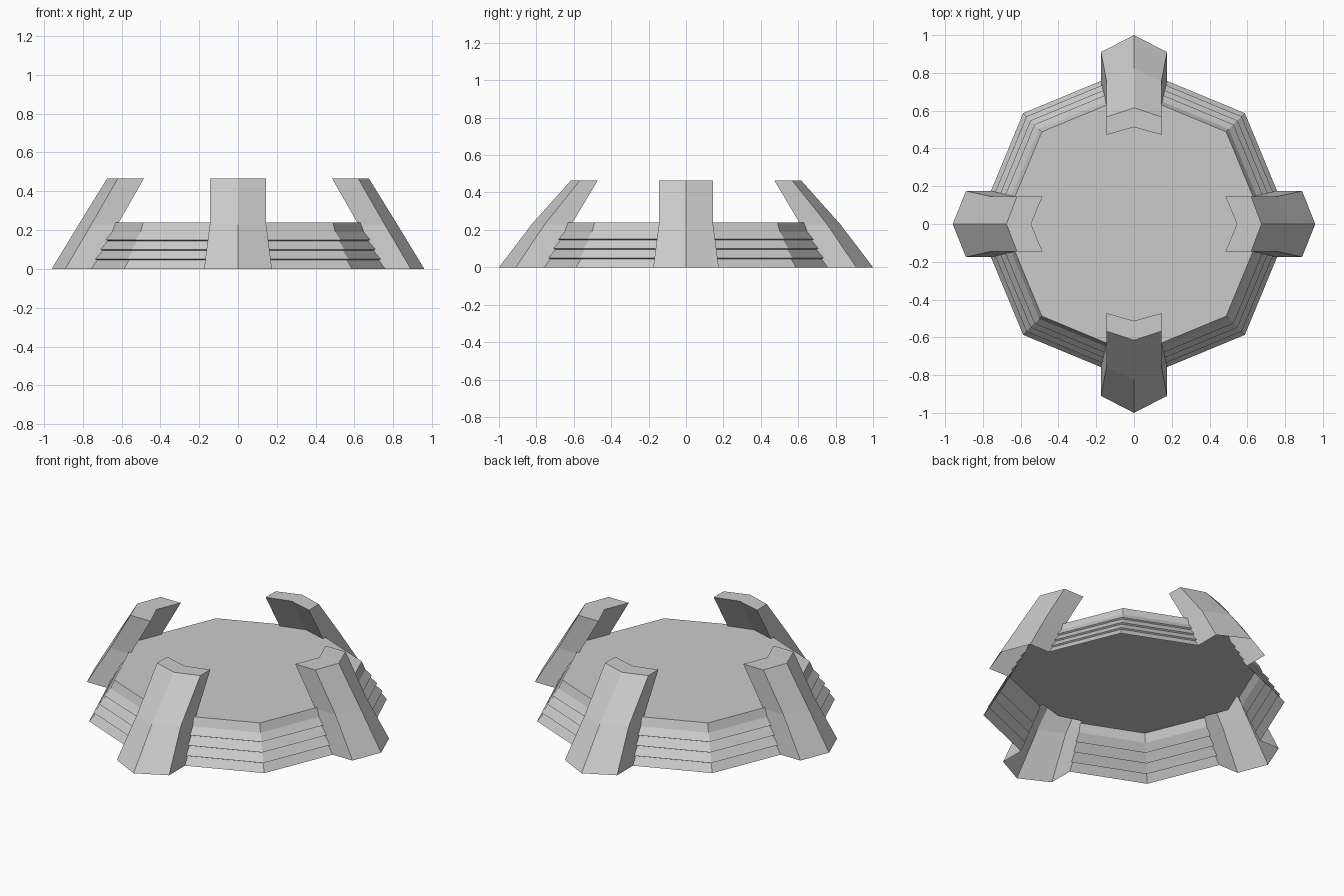
import bpy, bmesh, math
from mathutils import Matrix

if "Cube" in bpy.data.objects:
    bpy.data.objects.remove(bpy.data.objects["Cube"])


def loft(name, rings, matrix=Matrix()):
    """Closed flat-faced solid through a stack of equal-sized rings."""
    bm = bmesh.new()
    loops = [[bm.verts.new(matrix @ Matrix.Translation(p).to_translation()) for p in ring]
             for ring in rings]
    n = len(loops[0])
    for a, b in zip(loops, loops[1:]):
        for i in range(n):
            j = (i + 1) % n
            bm.faces.new((a[i], a[j], b[j], b[i]))
    bm.faces.new(loops[0][::-1])
    bm.faces.new(loops[-1])
    bmesh.ops.recalc_face_normals(bm, faces=bm.faces)
    mesh = bpy.data.meshes.new(name)
    bm.to_mesh(mesh)
    bm.free()
    obj = bpy.data.objects.new(name, mesh)
    bpy.context.collection.objects.link(obj)
    return obj


# Octagonal platform: overhanging sloped courses (radius, height)
profile = [(.83, -.05), (.83, 0), (.795, .045), (.805, .05), (.765, .095), (.775, .10),
           (.735, .145), (.745, .15), (.71, .19), (.69, .24)]
platform = loft("stepped_platform", [
    [(r * math.cos(k * math.pi / 4), r * math.sin(k * math.pi / 4), z) for k in range(8)]
    for r, z in profile])


# Leaning buttress with a ridged outer face and notched inner face
def buttress(name, sections, angle):
    rings = []
    for z, w, tip, corner, notch, inner in sections:
        rings.append([(tip, 0, z), (corner, w, z), (inner, w, z),
                      (notch, 0, z), (inner, -w, z), (corner, -w, z)])
    return loft(name, rings, Matrix.Rotation(angle, 4, 'Z'))


# height, half width, outer ridge, outer corner, inner notch, inner corner
side = [(-.1, .175, .96, .89, .74, .68), (0, .175, .96, .89, .74, .68),
        (.23, .145, .82, .755, .68, .62), (.465, .145, .675, .62, .545, .485)]
front = [(-.1, .175, 1.0, .91, .72, .67), (0, .175, 1.0, .91, .72, .67),
         (.23, .145, .825, .755, .655, .612), (.465, .145, .615, .567, .513, .472)]

legs = []
for k, (label, sec) in enumerate((("right", side), ("back", front),
                                  ("left", side), ("front", front))):
    legs.append(buttress(label + "_buttress", sec, k * math.pi / 2))

# Merge the buttresses into the platform as one hollow shell
for leg in legs:
    mod = platform.modifiers.new("join_" + leg.name, 'BOOLEAN')
    mod.operation = 'UNION'
    mod.solver = 'EXACT'
    mod.object = leg
deps = bpy.context.evaluated_depsgraph_get()
merged = bpy.data.meshes.new_from_object(platform.evaluated_get(deps))
platform.modifiers.clear()
platform.data = merged
platform.name = "stepped_platform_with_buttresses"
for leg in legs:
    bpy.data.objects.remove(leg)

# Trim at ground level, leaving the underside open
bm = bmesh.new()
bm.from_mesh(merged)
bmesh.ops.bisect_plane(bm, geom=bm.verts[:] + bm.edges[:] + bm.faces[:], dist=1e-5,
                       plane_co=(0, 0, 0), plane_no=(0, 0, 1), clear_inner=True)
bm.to_mesh(merged)
bm.free()
